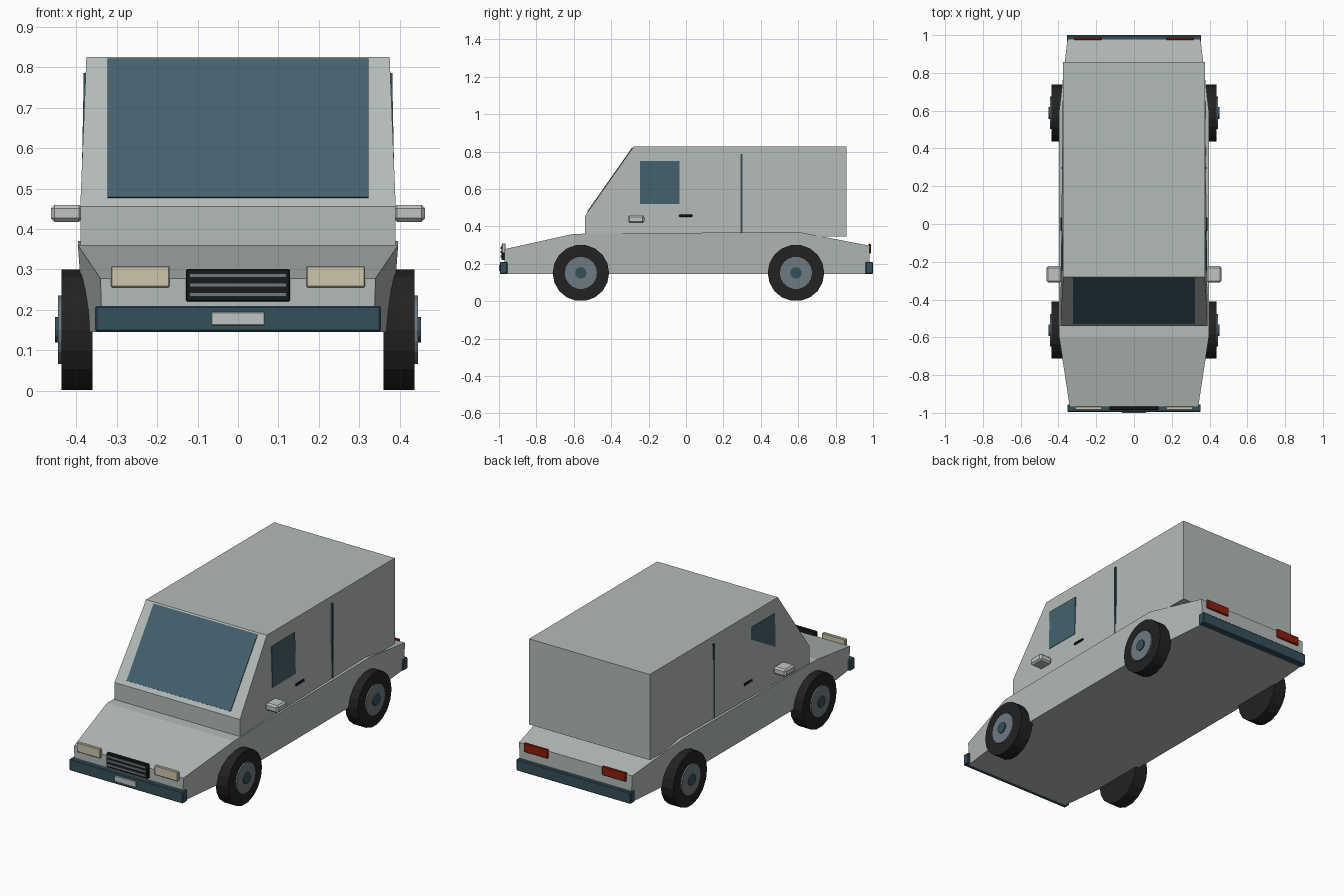
import bpy, bmesh, math
from mathutils import Matrix, Vector

if "Cube" in bpy.data.objects:
    bpy.data.objects.remove(bpy.data.objects["Cube"])


def mat(name, r, g, b):
    m = bpy.data.materials.new(name)
    m.diffuse_color = (r, g, b, 1)
    m.use_nodes = True
    m.node_tree.nodes["Principled BSDF"].inputs["Base Color"].default_value = m.diffuse_color
    return m


PAINT = mat("grey paint", .455, .497, .478)
GLASS = mat("blue glass", .058, .119, .153)
TRIM = mat("dark teal trim", .036, .080, .105)
LAMP = mat("cream lamp", .61, .558, .402)
RED = mat("red lamp", .262, .013, .004)
RUBBER = mat("black rubber", .016, .016, .016)
RIM = mat("steel grey", .162, .195, .223)
BLACK = mat("black plastic", .009, .010, .010)
PALE = mat("pale grey", .52, .55, .535)


def finish(name, bm, material, bevel=0):
    bmesh.ops.recalc_face_normals(bm, faces=bm.faces)
    me = bpy.data.meshes.new(name)
    bm.to_mesh(me)
    bm.free()
    me.materials.append(material)
    ob = bpy.data.objects.new(name, me)
    bpy.context.collection.objects.link(ob)
    if bevel:
        b = ob.modifiers.new("bevel", 'BEVEL')
        b.width, b.segments = bevel, 1
    return ob


def loft(name, rings, material, bevel=0):
    """Skin a list of equal-length vertex rings and cap both ends."""
    bm = bmesh.new()
    vs = [[bm.verts.new(p) for p in ring] for ring in rings]
    n = len(vs[0])
    for a, b in zip(vs, vs[1:]):
        for i in range(n):
            bm.faces.new((a[i], a[(i + 1) % n], b[(i + 1) % n], b[i]))
    bm.faces.new(vs[0])
    bm.faces.new(vs[-1])
    return finish(name, bm, material, bevel)


def box(name, x, y, z, material, bevel=0):
    rings = [[(x[0], v, z[0]), (x[1], v, z[0]), (x[1], v, z[1]), (x[0], v, z[1])] for v in y]
    return loft(name, rings, material, bevel)


def cylinder(name, x0, x1, y, z, r, n, material, bevel=0):
    bm = bmesh.new()
    bmesh.ops.create_cone(bm, cap_ends=True, segments=n, radius1=r, radius2=r, depth=abs(x1 - x0),
                          matrix=Matrix.Translation(((x0 + x1) / 2, y, z)) @ Matrix.Rotation(math.pi / 2, 4, 'Y'))
    return finish(name, bm, material, bevel)


# Lower body: y, top half width, bottom half width, top height
sections = [(-.97, .34, .336, .278), (-.6, .396, .38, .36), (.6, .396, .38, .37), (.98, .352, .345, .297)]
loft("lower_body", [[(-b, y, .146), (b, y, .146), (t, y, h), (-t, y, h)] for y, t, b, h in sections], PAINT)

# Cabin: side profile as y, z, half width
profile = [(-.54, .345, .39), (-.54, .456, .39), (-.28, .826, .375), (.857, .826, .375), (.857, .345, .375)]
loft("cabin", [[(s * w, y, z) for y, z, w in profile] for s in (-1, 1)], PAINT)

# Windscreen plate on the sloped cabin front
out = Vector((0, -.37, .26)).normalized() * .004
low, high = Vector((0, -.525, .477)), Vector((0, -.285, .819))
loft("windscreen", [[Vector((sx * .323, 0, 0)) + p + out * k
                     for sx, p in ((-1, low), (1, low), (1, high), (-1, high))] for k in (-1, 1)], GLASS)

# Bumpers, grille and number plate
box("front_bumper", (-.353, .353), (-.995, -.955), (.146, .21), TRIM, .004)
box("rear_bumper", (-.355, .355), (.96, 1.0), (.146, .21), TRIM, .004)
box("front_plate", (-.066, .066), (-1.0, -.99), (.162, .195), PALE, .002)
box("grille", (-.129, .129), (-.986, -.965), (.221, .301), BLACK, .003)
for z in (.238, .262, .285):
    box("grille_bar", (-.12, .12), (-.991, -.98), (z - .005, z + .005), RIM)

for s, side in ((-1, "left"), (1, "right")):
    def span(a, b):
        return sorted((s * a, s * b))

    # Lamps
    box(side + "_headlight", span(.169, .314), (-.984, -.965), (.256, .309), LAMP, .003)
    box(side + "_tail_light", span(.169, .317), (.975, .988), (.256, .307), RED, .003)

    # Side window follows the slight flare of the cabin side
    corners = [(-.245, .52, .3825), (-.035, .52, .380), (-.035, .75, .3755), (-.245, .75, .378)]
    loft(side + "_window", [[(s * (x + d), y, z) for y, z, x in corners] for d in (-.003, .004)], GLASS)

    # Door seam, handle and mirror
    box(side + "_door_seam", span(.373, .3825), (.291, .301), (.365, .786), TRIM)
    box(side + "_door_handle", span(.376, .390), (-.037, .035), (.45, .463), BLACK, .003)
    box(side + "_mirror", span(.384, .463), (-.31, -.223), (.418, .46), PALE, .009)

    # Wheels
    for y, end in ((-.562, "front"), (.588, "rear")):
        tag = side + "_" + end
        cylinder(tag + "_tyre", s * .36, s * .437, y, .151, .151, 18, RUBBER)
        cylinder(tag + "_rim", s * .40, s * .445, y, .151, .086, 18, RIM)
        cylinder(tag + "_hub", s * .42, s * .452, y, .151, .031, 12, TRIM)
